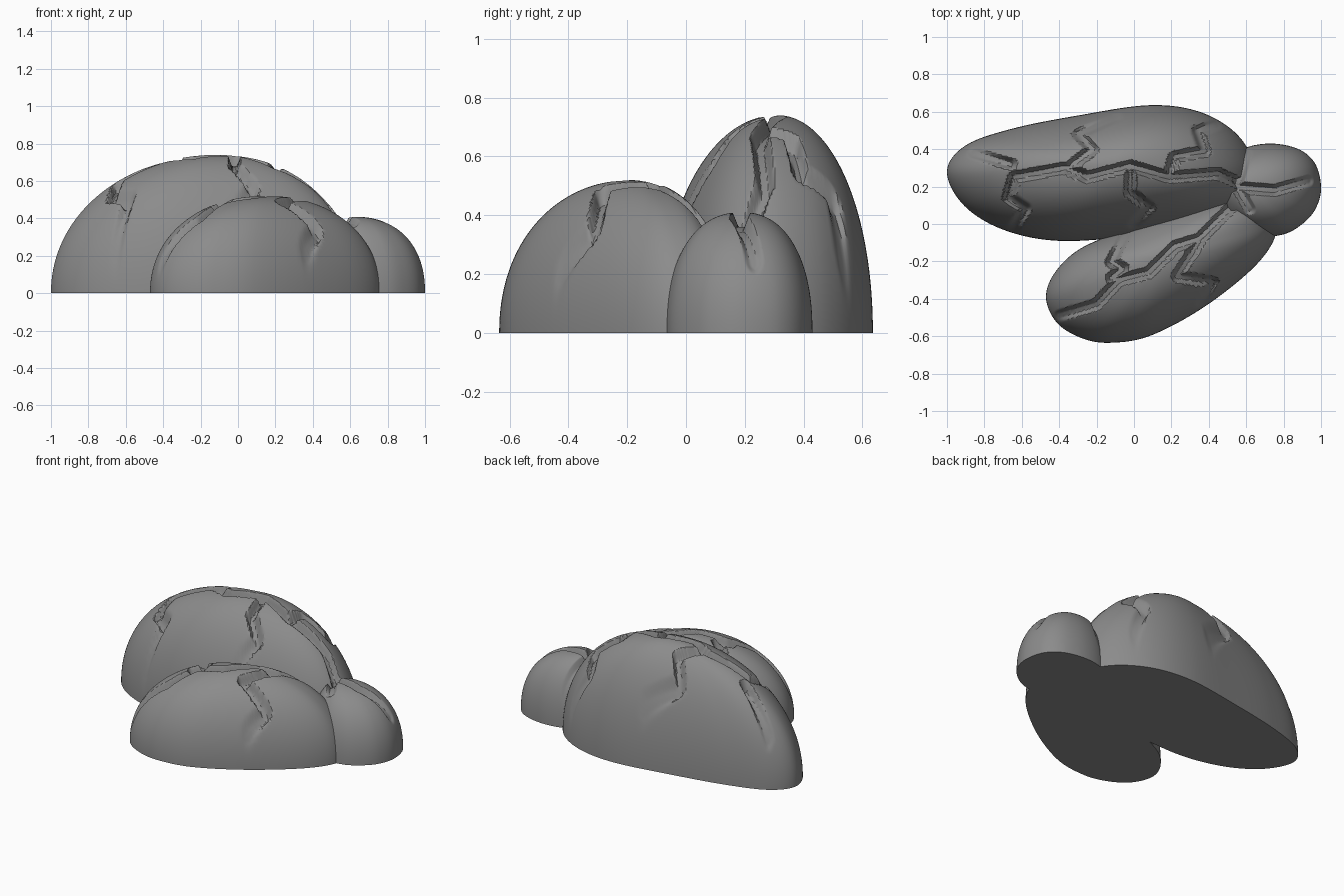
import bpy, bmesh, math
from mathutils import Vector

if "Cube" in bpy.data.objects:
    bpy.data.objects.remove(bpy.data.objects["Cube"], do_unlink=True)

stone = bpy.data.materials.new("stone_grey")
stone.use_nodes = True
stone.diffuse_color = (0.26, 0.26, 0.26, 1)
stone.node_tree.nodes["Principled BSDF"].inputs["Base Color"].default_value = (0.26, 0.26, 0.26, 1)

SIDES, RINGS = 256, 80


def closed_spline(pts, count):
    """Smooth closed outline through the points."""
    pts = [Vector(p) for p in pts]
    n, fine = len(pts), []
    for i in range(n):
        a, b, c, d = (pts[(i + k) % n] for k in (-1, 0, 1, 2))
        for s in range(40):
            t = s / 40
            fine.append((2 * b + (c - a) * t + (2 * a - 5 * b + 4 * c - d) * t * t
                         + (3 * b - a - 3 * c + d) * t ** 3) / 2)
    return [fine[int(i * len(fine) / count)] for i in range(count)]


def crack_depth(p, cracks, width, depth):
    """Depth of the zigzag grooves at a plan position."""
    best = 0
    for path in cracks:
        last = len(path) - 2
        for i in range(last + 1):
            a, b = Vector(path[i]), Vector(path[i + 1])
            ab = b - a
            t = min(1, max(0, (p - a).dot(ab) / ab.length_squared))
            taper = 1 - 0.6 * t if i == last else 1
            k = 1 - (p - a - ab * t).length / width
            if k > 0:
                best = max(best, depth * taper * min(1, 1.7 * k))
    return best


def boulder(name, outline, centre, height, power, cracks, width=0.032, depth=0.06):
    """Flat-bottomed dome over a plan outline, with cracks sunk into it."""
    rim, c = closed_spline(outline, SIDES), Vector(centre)
    bm = bmesh.new()

    def add(p, r):
        z = height * max(0, 1 - r ** power) ** (1 / power)
        z -= crack_depth(p, cracks, width, depth) * min(1, z / 0.2)
        return bm.verts.new((p.x, p.y, max(z, 0)))

    top = add(c, 0)
    rows = []
    for j in range(1, RINGS + 1):
        r = math.sin(j / RINGS * math.pi / 2)
        rows.append([add(c + (q - c) * r, r) for q in rim])
    for i in range(SIDES):
        k = (i + 1) % SIDES
        bm.faces.new((top, rows[0][i], rows[0][k]))
        for lo, hi in zip(rows, rows[1:]):
            bm.faces.new((lo[i], hi[i], hi[k], lo[k]))
    bm.faces.new(rows[-1][::-1])
    bmesh.ops.recalc_face_normals(bm, faces=bm.faces)
    mesh = bpy.data.meshes.new(name)
    bm.to_mesh(mesh)
    bm.free()
    mesh.materials.append(stone)
    obj = bpy.data.objects.new(name, mesh)
    bpy.context.collection.objects.link(obj)
    bpy.ops.object.select_all(action="DESELECT")
    obj.select_set(True)
    bpy.context.view_layer.objects.active = obj
    bpy.ops.object.shade_smooth_by_angle(angle=math.radians(30))


# Tall boulder at the back
boulder("large_boulder",
        [(-1, .28), (-.91, .1), (-.7, -.03), (-.4, -.09), (.0, -.06), (.4, .03), (.61, .15),
         (.65, .3), (.55, .48), (.35, .6), (.08, .635), (-.3, .58), (-.65, .51), (-.9, .42)],
        (-.1, .31), .74, 2.05,
        [[(.6, .2), (.45, .27), (.19, .25), (-.02, .31), (-.25, .25), (-.37, .3), (-.64, .25),
          (-.67, .14), (-.58, .08), (-.65, -.03)],
         [(-.66, .32), (-.86, .38)],
         [(-.35, .3), (-.22, .4), (-.3, .48), (-.1, .57)],
         [(.19, .26), (.22, .36), (.38, .39), (.34, .5), (.44, .53)],
         [(-.02, .31), (-.02, .17), (.08, .09), (0, 0)]])

# Low boulder at the front
boulder("front_boulder",
        [(-.47, -.4), (-.41, -.53), (-.28, -.61), (-.13, -.635), (.08, -.6), (.35, -.46),
         (.6, -.27), (.73, -.12), (.76, 0), (.7, .12), (.5, .16), (.2, .07), (-.08, -.04),
         (-.3, -.14), (-.43, -.27)],
        (.15, -.18), .52, 2.12,
        [[(.55, .12), (.35, -.08), (.22, -.12), (.08, -.26), (-.08, -.3), (-.2, -.43), (-.4, -.49)],
         [(.35, -.09), (.23, -.28), (.42, -.31), (.36, -.42)],
         [(-.08, -.3), (-.12, -.29), (-.06, -.24), (-.12, -.2), (-.02, 0)]])

# Small boulder at the left end
boulder("small_boulder",
        [(1, .19), (.97, .32), (.88, .4), (.73, .43), (.58, .4), (.46, .3), (.44, .15),
         (.52, 0), (.66, -.065), (.8, -.055), (.9, 0), (.97, .08)],
        (.62, .19), .41, 2.25,
        [[(.5, .2), (.75, .18), (.93, .23)], [(.55, .2), (.6, .38)], [(.55, .2), (.62, .08)]],
        depth=.05)
